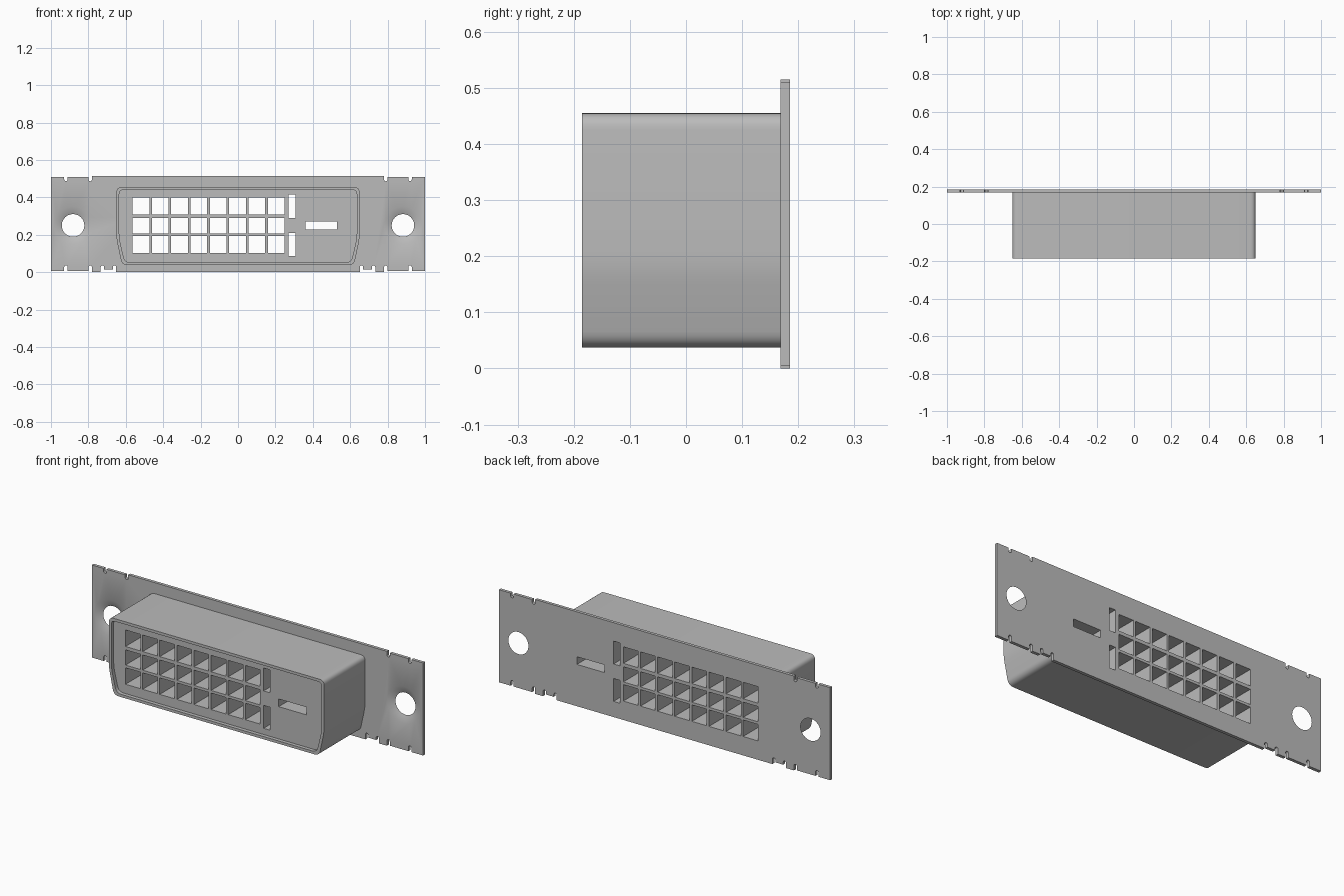
import bpy, bmesh
from math import sin, cos, pi, radians
from mathutils import Vector

if "Cube" in bpy.data.objects:
    bpy.data.objects.remove(bpy.data.objects["Cube"])

grey = bpy.data.materials.new("metal grey")
grey.use_nodes = True
grey.diffuse_color = (0.5, 0.5, 0.5, 1)
grey.node_tree.nodes["Principled BSDF"].inputs["Base Color"].default_value = (0.5, 0.5, 0.5, 1)

BACK, PLATE_FRONT, FACE, RIM_FRONT = 0.185, 0.168, -0.165, -0.185


def prism(name, loops, y_front, y_back):
    """Fill an outline with holes (x, z loops) and extrude it along y."""
    bm = bmesh.new()
    for loop in loops:
        verts = [bm.verts.new((x, y_front, z)) for x, z in loop]
        for a, b in zip(verts, verts[1:] + verts[:1]):
            bm.edges.new((a, b))
    bmesh.ops.triangle_fill(bm, edges=bm.edges[:], use_beauty=True, normal=(0, -1, 0))
    out = bmesh.ops.extrude_face_region(bm, geom=bm.faces[:], use_keep_orig=True)
    moved = [g for g in out["geom"] if isinstance(g, bmesh.types.BMVert)]
    bmesh.ops.translate(bm, verts=moved, vec=(0, y_back - y_front, 0))
    bmesh.ops.recalc_face_normals(bm, faces=bm.faces[:])
    mesh = bpy.data.meshes.new(name)
    bm.to_mesh(mesh)
    bm.free()
    mesh.materials.append(grey)
    obj = bpy.data.objects.new(name, mesh)
    bpy.context.collection.objects.link(obj)
    return obj


def smooth(obj):
    bpy.ops.object.select_all(action='DESELECT')
    obj.select_set(True)
    bpy.context.view_layer.objects.active = obj
    bpy.ops.object.shade_smooth_by_angle(angle=radians(30))


def rect(x, z, w, h):
    return [(x - w/2, z - h/2), (x + w/2, z - h/2), (x + w/2, z + h/2), (x - w/2, z + h/2)]


def rounded(corners, steps=6):
    """Round each (x, z, setback) corner with a quadratic arc."""
    pts = []
    for i, (x, z, r) in enumerate(corners):
        p = Vector((x, z))
        prev = Vector(corners[i - 1][:2])
        nxt = Vector(corners[(i + 1) % len(corners)][:2])
        a, b = p + (prev - p).normalized() * r, p + (nxt - p).normalized() * r
        for k in range(steps + 1):
            t = k / steps
            pts.append(tuple(a * (1 - t)**2 + p * 2 * t * (1 - t) + b * t * t))
    return pts


def shell_profile(inset):
    half = [(0.62 - inset, 0.037 + inset, 0.03), (0.65 - inset, 0.18, 0.03),
            (0.65 - inset, 0.455 - inset, 0.03 - inset / 2)]
    return rounded(half + [(-x, z, r) for x, z, r in reversed(half)])


# Contact openings, shared by the plate and the body
openings = [rect(-0.519 + 0.1033 * col, z, 0.089, h)
            for col in range(8) for z, h in ((0.148, 0.09), (0.249, 0.083), (0.354, 0.09))]
openings += [rect(0.289, z, 0.038, 0.125) for z in (0.148, 0.352)]
openings.append(rect(0.445, 0.249, 0.168, 0.042))


# Plate outline with small round-ended notches
def bottom_edge(x):
    x = abs(x)
    return 0.005 if x > 0.79 else 0.014 if 0.66 < x < 0.725 else 0.0


def top_edge(x):
    return 0.51 if abs(x) > 0.79 else 0.515


def notched(xs, edge, tip, sign):
    """Edge running left to right; sign is the direction the notch cuts."""
    w = 0.009
    pts = [(-1, edge(-1))]
    for x in sorted([-v for v in xs] + xs):
        pts.append((x - w, edge(x - w)))
        pts += [(x - w * cos(pi * k / 6), tip - sign * w * (1 - sin(pi * k / 6))) for k in range(7)]
        pts.append((x + w, edge(x + w)))
    return pts + [(1, edge(1))]


outline = notched([0.66, 0.725, 0.79, 0.92], bottom_edge, 0.036, 1)
outline += notched([0.79, 0.92], top_edge, 0.486, -1)[::-1]
plate = prism("mounting_plate", [outline] + openings, PLATE_FRONT, BACK)

# Countersunk screw holes
for side in (-1, 1):
    bpy.ops.mesh.primitive_cone_add(vertices=48, radius1=0.058, radius2=0.1 + 0.0025,
                                    depth=0.019, location=(side * 0.882, 0.1765, 0.25),
                                    rotation=(pi / 2, 0, 0))
    cutter = bpy.context.object
    cutter.name = "screw_hole_cutter"
    cutter.data.materials.append(grey)
    cutter.hide_render = True
    mod = plate.modifiers.new("screw hole", 'BOOLEAN')
    mod.operation, mod.solver, mod.object = 'DIFFERENCE', 'EXACT', cutter
    bpy.ops.object.select_all(action='DESELECT')
    bpy.context.view_layer.objects.active = plate
    plate.select_set(True)
    bpy.ops.object.modifier_apply(modifier=mod.name)
    bpy.data.objects.remove(cutter)

# Connector body with raised rim around its recessed face
body = prism("connector_body", [shell_profile(0.015)] + openings, FACE, PLATE_FRONT)
rim = prism("outer_shell", [shell_profile(0), shell_profile(0.015)], RIM_FRONT, PLATE_FRONT)

smooth(body)
smooth(rim)
for p in plate.data.polygons:
    p.use_smooth = False
smooth(plate)
